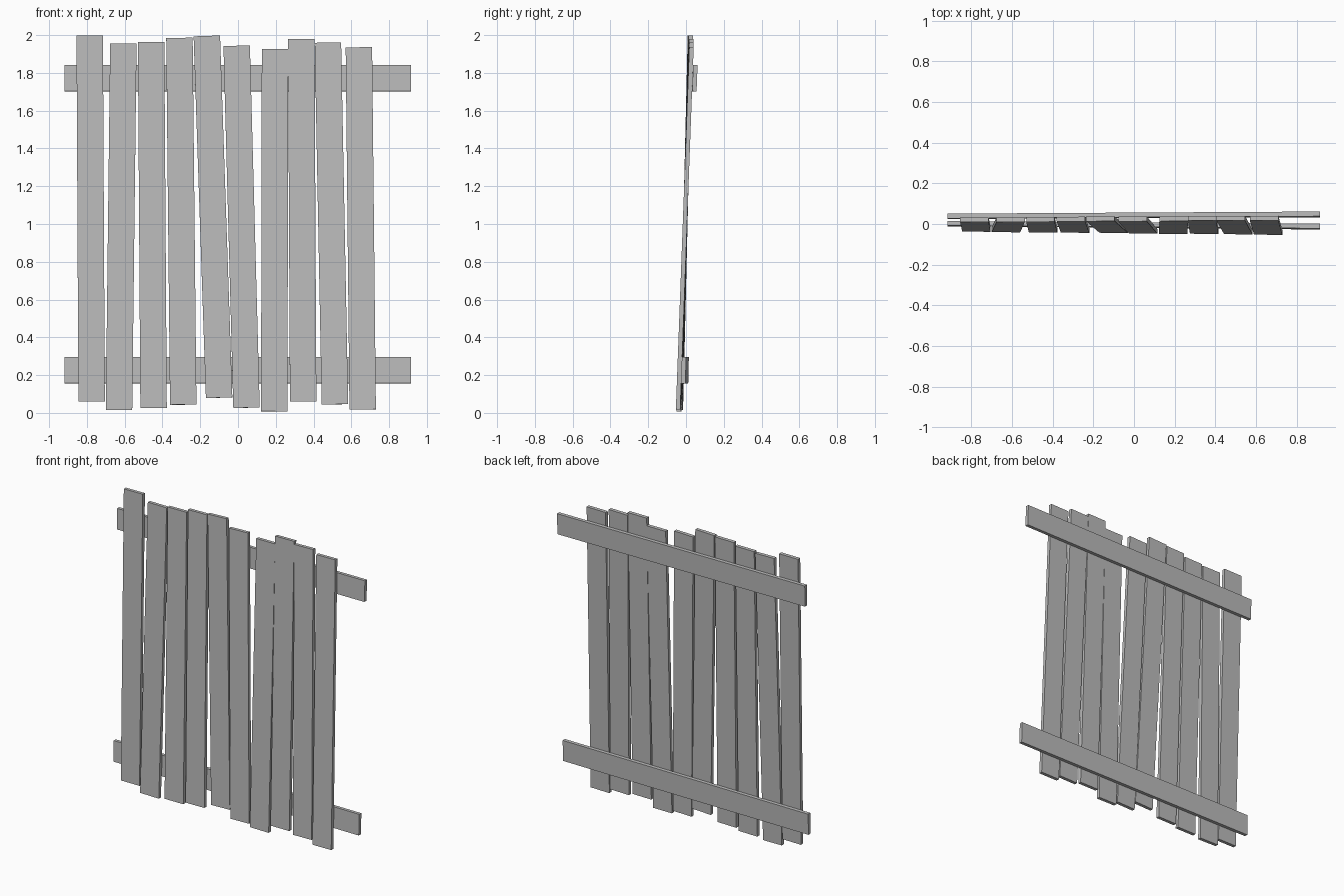
import bpy
import bmesh

cube = bpy.data.objects.get("Cube")
if cube:
    bpy.data.objects.remove(cube, do_unlink=True)

grey = bpy.data.materials.new("weathered grey")
grey.use_nodes = True
COLOUR = (0.5, 0.5, 0.5, 1)
grey.diffuse_color = COLOUR
grey.node_tree.nodes["Principled BSDF"].inputs["Base Color"].default_value = COLOUR


def lean(x, z):
    """Depth of the slightly twisted, leaning plane where planks meet rails."""
    low = -0.024 - 0.010 * x
    high = 0.038 + 0.007 * x
    return low + (high - low) * z / 2


def board(name, outline, front, back):
    """Thin board: an x/z outline extruded across the leaning plane."""
    bm = bmesh.new()
    rings = []
    for offset in (front, back):
        # the end cuts are square to the lean
        rings.append([bm.verts.new((x, lean(x, z) + offset, z - 0.03 * offset))
                      for x, z in outline])
    a, b = rings
    bm.faces.new(a)
    bm.faces.new(b[::-1])
    for i in range(4):
        j = (i + 1) % 4
        bm.faces.new((a[j], a[i], b[i], b[j]))
    bmesh.ops.recalc_face_normals(bm, faces=bm.faces)
    mesh = bpy.data.meshes.new(name)
    bm.to_mesh(mesh)
    bm.free()
    mesh.materials.append(grey)
    obj = bpy.data.objects.new(name, mesh)
    bpy.context.collection.objects.link(obj)


# Upright planks: bottom centre x, bottom z, top centre x, top z
PLANKS = [
    (-0.775, 0.06, -0.785, 1.998), (-0.63, 0.015, -0.607, 1.955),
    (-0.447, 0.026, -0.46, 1.963), (-0.29, 0.043, -0.31, 1.985),
    (-0.10, 0.08, -0.165, 1.995), (0.045, 0.027, -0.007, 1.943),
    (0.192, 0.008, 0.196, 1.925), (0.345, 0.06, 0.335, 1.978),
    (0.513, 0.045, 0.476, 1.96), (0.66, 0.018, 0.64, 1.935),
]
HALF = 0.07
for n, (xb, zb, xt, zt) in enumerate(PLANKS, 1):
    skew = HALF * (xb - xt) / (zt - zb)
    board(f"plank_{n}", [(xb - HALF, zb - skew), (xb + HALF, zb + skew),
                         (xt + HALF, zt + skew), (xt - HALF, zt - skew)],
          -0.023, 0)

# Horizontal rails behind the planks
for name, z0, z1 in (("lower_rail", 0.157, 0.297), ("upper_rail", 1.703, 1.843)):
    board(name, [(-0.918, z0), (0.916, z0), (0.916, z1), (-0.918, z1)], 0, 0.023)
